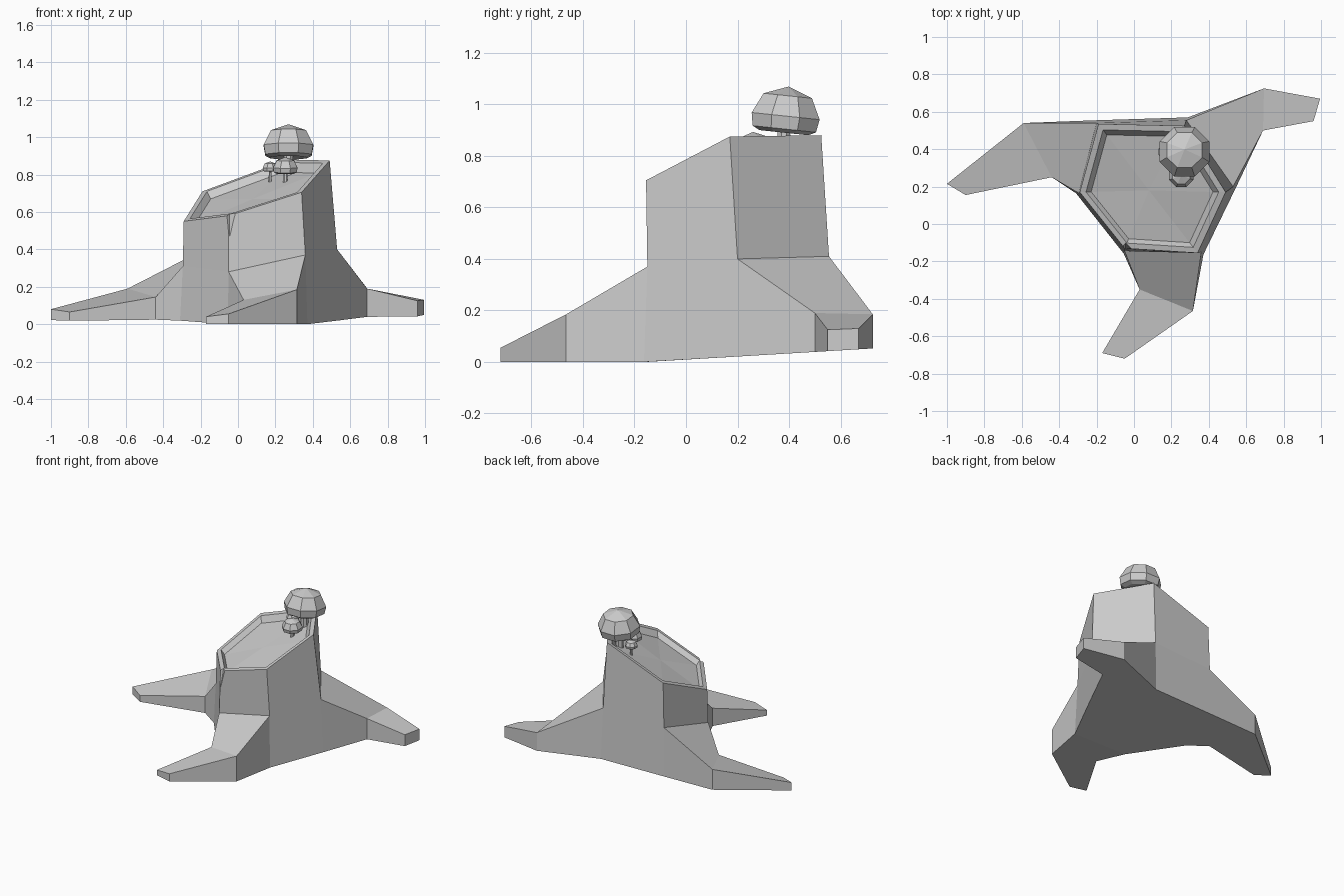
import bpy, bmesh, math
from mathutils import Vector, Matrix

if "Cube" in bpy.data.objects:
    bpy.data.objects.remove(bpy.data.objects["Cube"])

CENTRE = Vector((0.08, 0.18, 0.71))


def finish(bm, name):
    bmesh.ops.recalc_face_normals(bm, faces=bm.faces)
    me = bpy.data.meshes.new(name)
    bm.to_mesh(me)
    bm.free()
    ob = bpy.data.objects.new(name, me)
    bpy.context.collection.objects.link(ob)
    return ob


def ring(bm, pts):
    return [bm.verts.new(p) for p in pts]


def bridge(bm, a, b, skip=()):
    n = len(a)
    for i in range(n):
        if i not in skip:
            j = (i + 1) % n
            bm.faces.new((a[i], a[j], b[j], b[i]))


def underside(p):
    # the ground side rises gently towards the back
    return Vector((p[0], p[1], max(0.0, 0.06 * (p[1] + 0.15))))


# Trunk outlines: corners start at front left and run anticlockwise
top = [Vector(p) for p in ((-0.05, -0.13, 0.58), (0.34, -0.155, 0.705), (0.49, 0.17, 0.875),
                           (0.27, 0.525, 0.88), (-0.19, 0.535, 0.71), (-0.29, 0.17, 0.55))]
mid = [Vector(p) for p in ((-0.05, -0.145, 0.28), (0.36, -0.15, 0.37), (0.53, 0.20, 0.40),
                           (0.28, 0.555, 0.41), (-0.20, 0.54, 0.39), (-0.295, 0.165, 0.31))]
# Roots: knuckle pair then tip pair, on trunk sides 0, 2 and 4
roots = {
    0: (((0.03, -0.35, 0.13), (0.315, -0.465, 0.185)), ((-0.17, -0.69, 0.04), (-0.05, -0.72, 0.055))),
    2: (((0.69, 0.50, 0.19), (0.695, 0.725, 0.185)), ((0.96, 0.55, 0.125), (0.995, 0.67, 0.13))),
    4: (((-0.59, 0.54, 0.19), (-0.44, 0.25, 0.145)), ((-1.0, 0.215, 0.08), (-0.90, 0.155, 0.065))),
}

# Stump with sunken top and three roots
bm = bmesh.new()
rim_in = [p.lerp(CENTRE + Vector((0, 0, 0)), 0.09) for p in top]
floor = [p.lerp(CENTRE, 0.165) - Vector((0, 0, 0.04)) for p in top]
v_top, v_mid = ring(bm, top), ring(bm, mid)
v_in, v_floor = ring(bm, rim_in), ring(bm, floor)
v_base = ring(bm, [underside(CENTRE.lerp(p, 1.04)) for p in mid])
bridge(bm, v_floor, v_in)
bridge(bm, v_in, v_top)
bridge(bm, v_top, v_mid)
bridge(bm, v_mid, v_base, skip=roots)
hub = bm.verts.new(CENTRE - Vector((0, 0, 0.04)))
foot = bm.verts.new(underside(CENTRE))
for i in range(6):
    j = (i + 1) % 6
    bm.faces.new((v_floor[i], v_floor[j], hub))
    bm.faces.new((v_base[j], v_base[i], foot))
for i, sections in roots.items():
    j = (i + 1) % 6
    prev = [v_mid[i], v_mid[j], v_base[j], v_base[i]]
    for left, right in sections:
        cur = ring(bm, (left, right, underside(right), underside(left)))
        bridge(bm, prev, cur)
        prev = cur
    bm.faces.new(prev)
stump = finish(bm, "stump")

# Crack in the front left corner of the rim
bm = bmesh.new()
bmesh.ops.create_cone(bm, cap_ends=True, segments=4, radius1=0.001, radius2=0.05, depth=0.18,
                      matrix=Matrix.Translation((-0.045, -0.135, 0.56)))
cutter = finish(bm, "crack_cutter")
cutter.hide_render = True
cutter.display_type = 'WIRE'
mod = stump.modifiers.new("crack", 'BOOLEAN')
mod.operation = 'DIFFERENCE'
mod.solver = 'EXACT'
mod.object = cutter


def lathe(name, profile, loc, tilt=0.0):
    # eight-sided turned shape; a zero radius closes to a point
    bm = bmesh.new()
    m = Matrix.Translation(loc) @ Matrix.Rotation(tilt, 4, 'X')
    prev = None
    for r, z in profile:
        cur = ring(bm, [m @ Vector((r * math.cos(a), r * math.sin(a), z))
                        for a in (math.tau * (k + 0.5) / 8 for k in range(8))])
        if prev:
            bridge(bm, prev, cur)
        prev = cur
    bmesh.ops.remove_doubles(bm, verts=bm.verts, dist=1e-5)
    return finish(bm, name)


def mushroom(name, x, y, z, r, h, ground, tilt=0.0):
    lathe(name + "_cap", ((0, 0.05 * h), (0.75 * r, 0), (0.97 * r, 0.08 * h), (1.04 * r, 0.36 * h),
                          (0.74 * r, 0.8 * h), (0, h)), (x, y, z), tilt)
    s = 0.19 * r
    lathe(name + "_stem", ((0, ground - z), (s * 1.1, ground - z), (s, 0.1 * h), (0, 0.1 * h)), (x, y, z))


# Mushrooms
mushroom("large_mushroom", 0.27, 0.38, 0.89, 0.138, 0.18, 0.77, math.radians(-6))
mushroom("small_mushroom", 0.253, 0.265, 0.805, 0.068, 0.088, 0.73, math.radians(3))
mushroom("tiny_mushroom", 0.172, 0.385, 0.815, 0.042, 0.055, 0.735)
